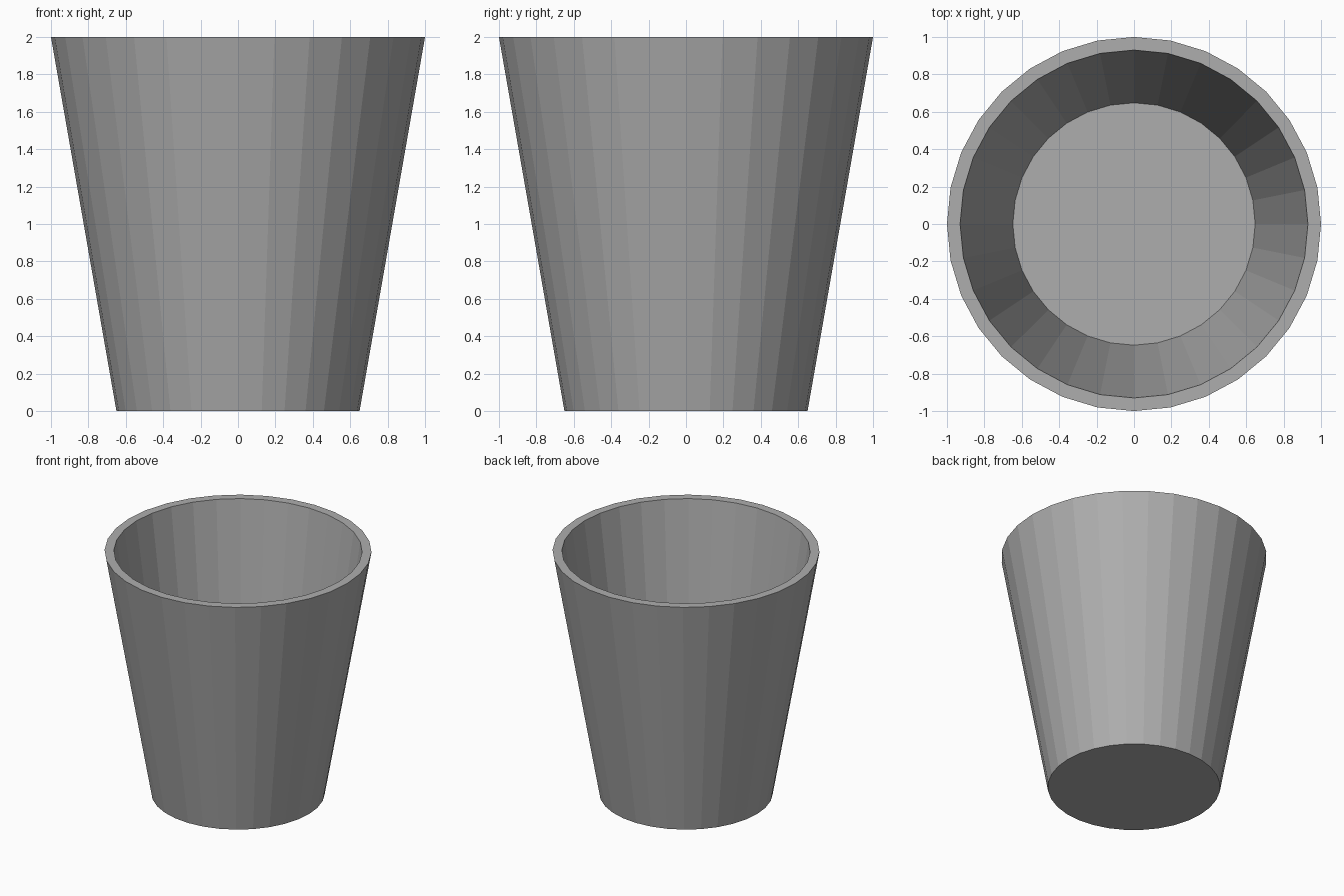
import bpy
import bmesh
from math import cos, sin, tau

if "Cube" in bpy.data.objects:
    bpy.data.objects.remove(bpy.data.objects["Cube"])

SIDES = 32

# Profile (radius, height): outer foot, outer rim, inner rim, inner floor
# (the wall tapers down to a thin edge at the base)
PROFILE = [(0.65, 0.0), (1.0, 2.0), (0.93, 2.0), (0.648, 0.004)]

bm = bmesh.new()


def ring(radius, z):
    return [bm.verts.new((radius * cos(tau * i / SIDES), radius * sin(tau * i / SIDES), z))
            for i in range(SIDES)]


rings = [ring(r, z) for r, z in PROFILE]

# Outer wall, flat rim and inner wall
for a, b in zip(rings, rings[1:]):
    for i in range(SIDES):
        j = (i + 1) % SIDES
        bm.faces.new((a[i], a[j], b[j], b[i]))

# Underside and inner floor
bm.faces.new(rings[0][::-1])
bm.faces.new(rings[-1])
bmesh.ops.recalc_face_normals(bm, faces=bm.faces[:])

mesh = bpy.data.meshes.new("bucket")
bm.to_mesh(mesh)
bm.free()
bucket = bpy.data.objects.new("bucket", mesh)
bpy.context.collection.objects.link(bucket)

# Dark grey
grey = bpy.data.materials.new("dark_grey")
grey.diffuse_color = (0.42, 0.42, 0.42, 1.0)
grey.use_nodes = True
grey.node_tree.nodes["Principled BSDF"].inputs["Base Color"].default_value = grey.diffuse_color
mesh.materials.append(grey)
